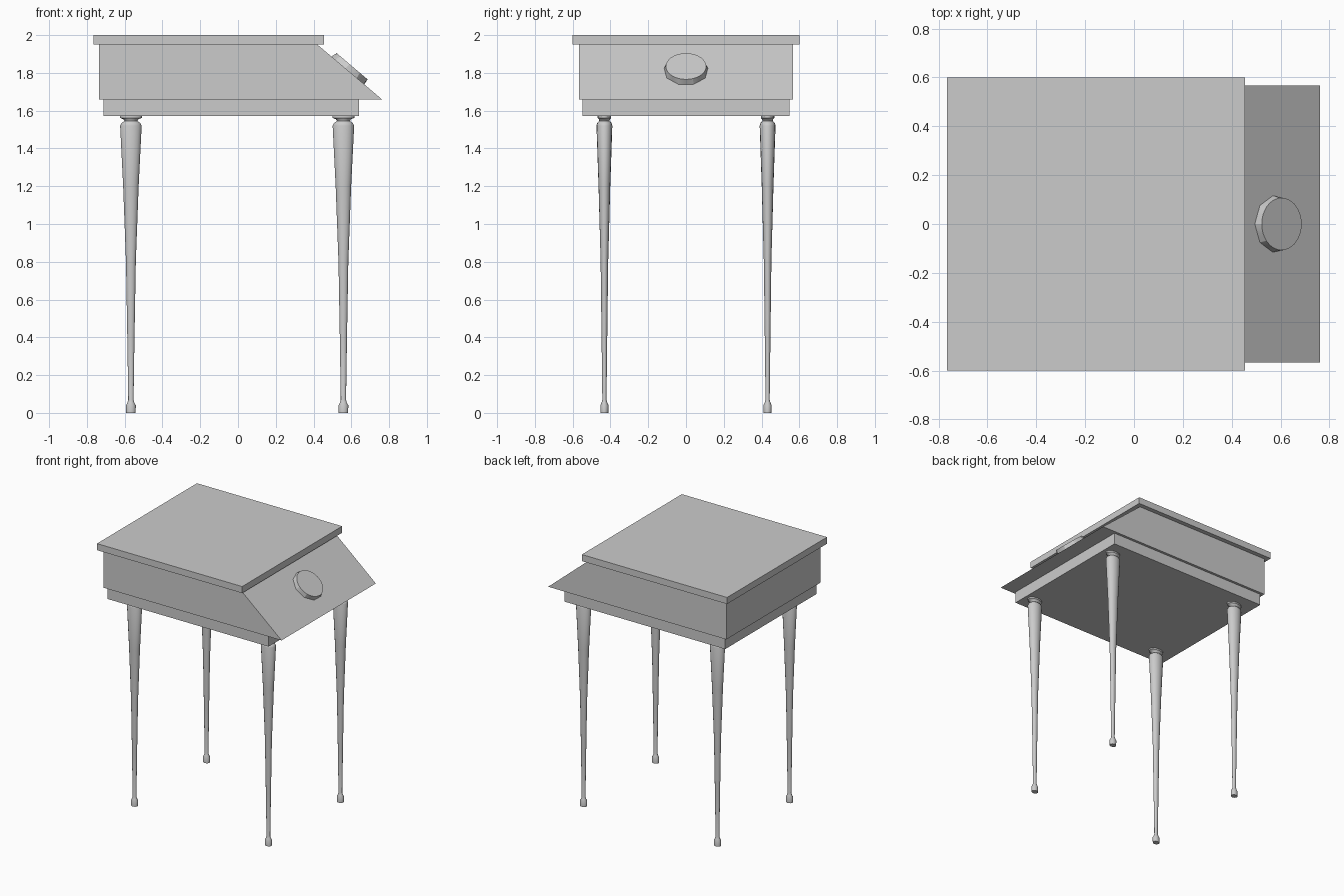
import bpy, bmesh
from math import cos, sin, pi, atan2, radians
from mathutils import Matrix, Vector

if "Cube" in bpy.data.objects:
    bpy.data.objects.remove(bpy.data.objects["Cube"])


def make(name, rings, matrix=None, smooth=None):
    """Skin a stack of equal-sized rings and cap both ends."""
    bm = bmesh.new()
    loops = [[bm.verts.new(p) for p in ring] for ring in rings]
    n = len(loops[0])
    for a, b in zip(loops, loops[1:]):
        for i in range(n):
            j = (i + 1) % n
            bm.faces.new((a[i], a[j], b[j], b[i]))
    bm.faces.new(loops[0][::-1])
    bm.faces.new(loops[-1])
    bmesh.ops.recalc_face_normals(bm, faces=bm.faces)
    mesh = bpy.data.meshes.new(name)
    bm.to_mesh(mesh)
    bm.free()
    ob = bpy.data.objects.new(name, mesh)
    bpy.context.collection.objects.link(ob)
    if matrix is not None:
        ob.matrix_world = matrix
    if smooth:
        bpy.ops.object.select_all(action='DESELECT')
        ob.select_set(True)
        bpy.context.view_layer.objects.active = ob
        bpy.ops.object.shade_smooth_by_angle(angle=radians(smooth))
    return ob


def prism(name, profile, half_depth):
    """Extrude an x-z outline along y."""
    return make(name, [[(x, y, z) for x, z in profile]
                       for y in (-half_depth, half_depth)])


# Lid, slanted case and base frame
prism("lid", [(-.765, 1.95), (.455, 1.95), (.455, 2), (-.765, 2)], .60)
prism("slanted_case", [(-.735, 1.66), (.762, 1.66), (.42, 1.95), (-.735, 1.95)], .566)
prism("base_frame", [(-.712, 1.573), (.64, 1.573), (.64, 1.66), (-.712, 1.66)], .547)

# Round knob on the slanted face: nine-sided foot blending to a round top
N = 36
slope = Vector((.342, 0, -.29)).normalized()
normal = Vector((-slope.z, 0, slope.x))
side = normal.cross(slope)
frame = Matrix((slope, side, normal)).transposed().to_4x4()
frame.translation = Vector((.585, 0, 1.812))


def nine_sided(a, r):
    return r * cos(pi / 9) / cos(a % (2 * pi / 9) - pi / 9)


angles = [2 * pi * i / N for i in range(N)]
foot = [(-cos(a) * nine_sided(a, .118), sin(a) * nine_sided(a, .118), -.003) for a in angles]
top = [(-cos(a) * .107, sin(a) * .107, .03) for a in angles]
make("knob", [foot, top], frame, 20)

# Turned tapering legs, wider in x than in y: (z, x radius, y radius)
LEG = [(0, .025, .021), (.04, .026, .022), (.055, .018, .015), (.07, .014, .011),
       (.4, .019, .015), (.8, .026, .020), (1.2, .041, .031), (1.52, .057, .042),
       (1.535, .050, .038), (1.545, .034, .027), (1.555, .040, .030),
       (1.562, .059, .036), (1.575, .059, .036)]
M = 16
for end, x in (("left", -.567), ("right", .558)):
    for row, y in (("front", -.432), ("back", .432)):
        rings = [[(rx * cos(2 * pi * i / M), ry * sin(2 * pi * i / M), z) for i in range(M)]
                 for z, rx, ry in LEG]
        make(f"{row}_{end}_leg", rings, Matrix.Translation((x, y, 0)), 40)
